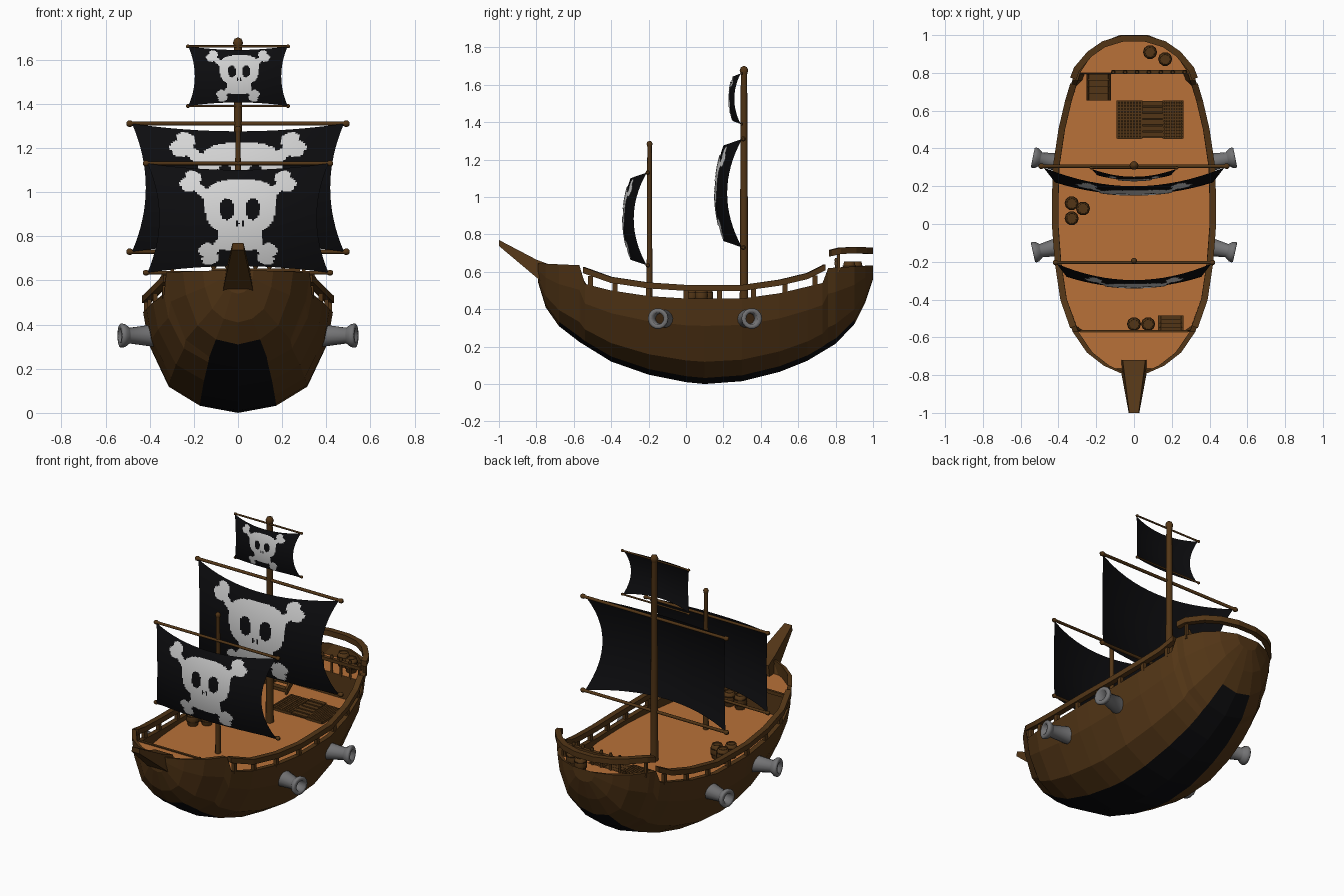
import bpy, bmesh, math
from mathutils import Vector

if "Cube" in bpy.data.objects:
    bpy.data.objects.remove(bpy.data.objects["Cube"])


def material(name, r, g, b):
    m = bpy.data.materials.new(name)
    m.diffuse_color = (r, g, b, 1)
    m.use_nodes = True
    m.node_tree.nodes["Principled BSDF"].inputs["Base Color"].default_value = m.diffuse_color
    return m


WOOD = material("dark wood", .085, .036, .008)
DECK = material("deck planks", .48, .165, .04)
BLACK = material("black", .004, .004, .005)
WHITE = material("bone white", .68, .68, .68)
IRON = material("cannon iron", .17, .17, .175)
SHADE = material("shadow wood", .04, .018, .005)


def build(name, verts, faces, mats, idx=None, smooth=False):
    me = bpy.data.meshes.new(name)
    me.from_pydata([tuple(v) for v in verts], [], faces)
    for m in mats:
        me.materials.append(m)
    for i, p in enumerate(me.polygons):
        p.material_index = idx[i] if idx else 0
        p.use_smooth = smooth and len(p.vertices) == 4
    ob = bpy.data.objects.new(name, me)
    bpy.context.collection.objects.link(ob)
    return ob


def fix(ob):
    bm = bmesh.new()
    bm.from_mesh(ob.data)
    bmesh.ops.remove_doubles(bm, verts=bm.verts, dist=.0005)
    bmesh.ops.recalc_face_normals(bm, faces=bm.faces)
    bm.to_mesh(ob.data)
    bm.free()


def loft(name, rings, mats, idx=None, smooth=False):
    n = len(rings[0])
    verts = [v for r in rings for v in r]
    faces = [(i*n+j, i*n+(j+1) % n, (i+1)*n+(j+1) % n, (i+1)*n+j)
             for i in range(len(rings)-1) for j in range(n)]
    faces += [tuple(range(n)), tuple(range((len(rings)-1)*n, len(rings)*n))]
    ob = build(name, verts, faces, mats, idx, smooth)
    fix(ob)
    return ob


def lathe(name, prof, loc, axis, mat, n=12):
    q = Vector(axis).to_track_quat('Z', 'Y')
    rings = [[Vector(loc) + q @ Vector((r*math.cos(2*math.pi*j/n), r*math.sin(2*math.pi*j/n), h))
              for j in range(n)] for r, h in prof]
    return loft(name, rings, [mat], None, True)


def box(name, x0, x1, y0, y1, z0, z1, mat):
    return loft(name, [[(x0, y0, z), (x1, y0, z), (x1, y1, z), (x0, y1, z)] for z in (z0, z1)], [mat])


def strip(name, pts, w, h, mat):
    rings = []
    for i, p in enumerate(pts):
        a, b = Vector(pts[max(i-1, 0)]), Vector(pts[min(i+1, len(pts)-1)])
        d = b - a
        s = Vector((-d.y, d.x, 0)).normalized()*w/2
        p, u = Vector(p), Vector((0, 0, h/2))
        rings.append([p-s-u, p+s-u, p+s+u, p-s+u])
    return loft(name, rings, [mat])


def lerp(tab, y, c=1):
    for a, b in zip(tab, tab[1:]):
        if y <= b[0]:
            f = max(0, (y-a[0])/(b[0]-a[0]))
            return a[c]+(b[c]-a[c])*f
    return tab[-1][c]


# hull: stations of (y, half width, keel height), sheer line and deck levels
HULL = [(-.79, .07, .54), (-.75, .16, .41), (-.68, .25, .31), (-.57, .325, .225), (-.4, .385, .12),
        (-.2, .415, .05), (0, .43, .01), (.1, .43, 0), (.3, .425, .015), (.5, .395, .065),
        (.65, .36, .125), (.8, .315, .215), (.9, .25, .32), (.96, .175, .44), (1, .075, .56)]
SHEER = [(-.79, .645), (-.57, .635), (-.54, .535), (-.4, .5), (-.2, .47), (0, .457), (.3, .457),
         (.5, .485), (.73, .54), (.76, .62), (1, .635)]
SECT = [(0, 0), (.07, .4), (.26, .73), (.68, .94), (1, 1)]
MAIN, UPPER = .43, .57


def deck_z(y):
    if y < -.785 or y > .995:
        return lerp(SHEER, y)
    return UPPER if y < -.567 or y > .797 else MAIN


ys = sorted({s[0] for s in HULL} | {-.765, -.564, -.54, .73, .76, .795, .98})
rings, levels, keels = [], [], []
for y in ys:
    w, k, t, d = lerp(HULL, y), lerp(HULL, y, 2), lerp(SHEER, y), deck_z(y)
    half = [(w*f, k+(t-k)*h) for h, f in SECT]
    inner = w-.03
    edge = min(inner, w*lerp(SECT, (d-k)/(t-k))-.012) if d < t else inner
    half += [(inner, t), (edge, d)]
    rings.append([(x, y, z) for x, z in half] + [(-x, y, z) for x, z in half[:0:-1]])
    levels.append(d)
    keels.append(k)
idx = []
for i in range(len(ys)-1):
    for j in range(len(rings[0])):
        flat = abs(levels[i]-levels[i+1]) < .001
        black = max(keels[i], keels[i+1]) < .33
        idx.append(1 if j == 6 and flat else 2 if j in (0, 12) and black else 0)
loft("hull", rings, [WOOD, DECK, BLACK], idx + [0, 0])

# bowsprit
loft("bowsprit", [[(-a, y, z0), (a, y, z0), (b, y, z1), (-b, y, z1)] for y, z0, z1, a, b in
                  ((-1, .738, .77, .028, .025), (-.8, .57, .665, .065, .05), (-.72, .5, .635, .075, .06))], [WOOD])

# side rails with posts
for s, side in ((1, "right"), (-1, "left")):
    path = [(s*(lerp(HULL, y)-.012), y, lerp(SHEER, y)+.057)
            for y in (-.545, -.4, -.2, 0, .1, .3, .5, .65, .74)]
    strip(side + "_rail", path, .034, .032, WOOD)
    for y in (-.51, -.38, -.2, 0, .18, .36, .53, .69):
        x, z = s*(lerp(HULL, y)-.014), lerp(SHEER, y)
        box(side + "_rail_post", x-.01, x+.01, y-.013, y+.013, z-.01, z+.05, WOOD)
    # thin posts for the stern rail
    box(side + "_stern_post", s*.297-.008, s*.297+.008, .807, .823, .6, .7, WOOD)

# stern rail
right = [(.322, .77, .7), (.303, .82, .712), (.235, .9, .716), (.16, .952, .714), (.06, .982, .712)]
strip("stern_rail", right + [(-x, y, z) for x, y, z in right[::-1]], .034, .034, WOOD)

# rails at the edges of the raised decks
box("aft_deck_rail", -.12, .28, .793, .815, .635, .655, WOOD)
for i in range(7):
    x = -.11+i*.063
    lathe("aft_deck_baluster", [(.008, .56), (.008, .655), (.012, .66), (.008, .675)], (x, .804, 0), (0, 0, 1), WOOD, 6)
box("fore_deck_edge", -.285, .285, -.575, -.56, .555, .576, WOOD)


# stairs from the main deck
def stairs(name, x0, x1, y_top, y_low):
    for i in range(4):
        y0, y1 = (y_top+(y_low-y_top)*f/4 for f in (i, i+1))
        z = UPPER-.01-i*.033
        box(name + "_step", x0, x1, min(y0, y1), max(y0, y1), z-.018, z, WOOD)
    for x in (x0, x1):
        loft(name + "_side", [[(x+o, y_top, UPPER-.04), (x+o, y_top, UPPER+.012),
                               (x+o, y_low, MAIN+.035), (x+o, y_low, MAIN)] for o in (-.007, .007)], [WOOD])


stairs("fore_stairs", .135, .255, -.565, -.485)
stairs("aft_stairs", -.245, -.13, .793, .655)

# hatch with two gratings and steps between them
box("hatch_opening", -.085, .255, .455, .65, MAIN-.01, MAIN+.004, SHADE)
for x0, x1 in ((-.088, .04), (.155, .258)):
    for i in range(9):
        x = x0+(x1-x0)*i/8
        box("grating_bar", x-.005, x+.005, .452, .653, MAIN, MAIN+.016, WOOD)
    for i in range(13):
        y = .455+.195*i/12
        box("grating_cross_bar", x0, x1, y-.005, y+.005, MAIN, MAIN+.014, WOOD)
for i in range(6):
    y = .46+.033*i
    box("hatch_step", .045, .15, y, y+.026, MAIN, MAIN+.012+.003*i, WOOD)

# barrels
for x, y, z in ((-.33, .11, MAIN), (-.27, .082, MAIN), (-.33, .03, MAIN), (0, -.53, MAIN),
                (.075, -.53, MAIN), (.085, .91, UPPER), (.165, .873, UPPER)):
    lathe("barrel", [(.028, 0), (.035, .025), (.037, .042), (.035, .06), (.029, .085), (.024, .085), (.024, .08)],
          (x, y, z), (0, 0, 1), WOOD, 10)
    for h in (.022, .056):
        lathe("barrel_hoop", [(.0365, h), (.0375, h+.007)], (x, y, z), (0, 0, 1), SHADE, 10)

# cannons
for s in (1, -1):
    for y, yaw in ((-.115, -.22), (.32, .2)):
        lathe("cannon", [(.052, -.05), (.05, .02), (.036, .12), (.04, .125), (.053, .142), (.056, .158),
                         (.05, .164), (.032, .164), (.028, .09)],
              (s*.375, y, .35), (s*math.cos(yaw), math.sin(yaw), 0), IRON, 14)
        c = Vector((s*math.cos(yaw), math.sin(yaw), 0))
        lathe("cannon_bore", [(.028, 0), (.028, .002)], Vector((s*.375, y, .35))+c*.092, c, SHADE, 14)

# masts with round tops
for name, y, top, r in (("main_mast", .31, 1.70, .02), ("fore_mast", -.195, 1.30, .014)):
    b = r*1.15
    lathe(name, [(r*1.15, MAIN-.02), (r*.85, top-2*b), (b*.8, top-1.7*b), (b, top-b), (b*.7, top-.25*b), (b*.1, top)],
          (0, y, 0), (0, 0, 1), WOOD)


# skull and crossed bones, drawn as a rule in a small plane
def in_skull(x, z):
    def near(cx, cz, rx, rz, e=2):
        return abs((x-cx)/rx)**e + abs((z-cz)/rz)**e < 1
    for ex in (-.05, .067):
        if near(ex, .04, .034, .05):
            return False
    if near(-.002, -.025, .007, .014) or near(.022, -.025, .007, .014):
        return False
    if near(.01, .055, .16, .125, 2.8) or near(.008, -.08, .1, .07, 5):
        return True
    for s in (1, -1):
        for kx, kz in ((.185, .185), (.215, .148), (.135, -.145), (.115, -.185)):
            if near(s*kx, kz, .034, .03):
                return True
        a, d = Vector((s*.2, .165)), Vector((-s*.325, -.33))
        p = Vector((x, z))-a
        f = min(1, max(0, p.dot(d)/d.dot(d)))
        if (p-d*f).length < .022:
            return True
    return False


# sails: curved cloth between two yards
def sail(name, y0, z0, z1, w, depth, yard, r):
    zc, hz = (z0+z1)/2, (z1-z0)/2

    def point(u, v, off=0):
        a, b = 1-u*u, 1-v*v
        return (u*w*(1-.13*b), y0-off-depth*(.1*a+.08*b-.035*a*b), zc+hz*v*(1-.12*a))

    def grid(n, off, keep):
        verts = [point(-1+2*i/n, -1+2*j/n, off) for j in range(n+1) for i in range(n+1)]
        faces = [(j*(n+1)+i, j*(n+1)+i+1, (j+1)*(n+1)+i+1, (j+1)*(n+1)+i)
                 for j in range(n) for i in range(n) if keep(-1+(2*i+1)/n, -1+(2*j+1)/n)]
        return verts, faces

    build(name + "_sail", *grid(16, 0, lambda u, v: True), [BLACK], None, True)
    ob = build(name + "_sail_emblem", *grid(80, .005, lambda u, v: in_skull(.36*u, .225*v)), [WHITE], None, True)
    bm = bmesh.new()
    bm.from_mesh(ob.data)
    bmesh.ops.delete(bm, geom=[v for v in bm.verts if not v.link_faces], context='VERTS')
    bm.to_mesh(ob.data)
    bm.free()
    k = r*1.5
    for z in (z0, z1):
        lathe(name + "_yard", [(k*.5, -yard), (k, -yard+k*.6), (k, -yard+k*1.4), (r, -yard+k*2), (r, yard-k*2),
                               (k, yard-k*1.4), (k, yard-k*.6), (k*.5, yard)], (0, y0+.006, z), (1, 0, 0), WOOD, 8)


sail("main", .3, .73, 1.31, .48, 1, .505, .0095)
sail("fore", -.21, .635, 1.13, .41, .87, .43, .0085)
sail("top", .292, 1.39, 1.66, .225, .42, .235, .0055)
